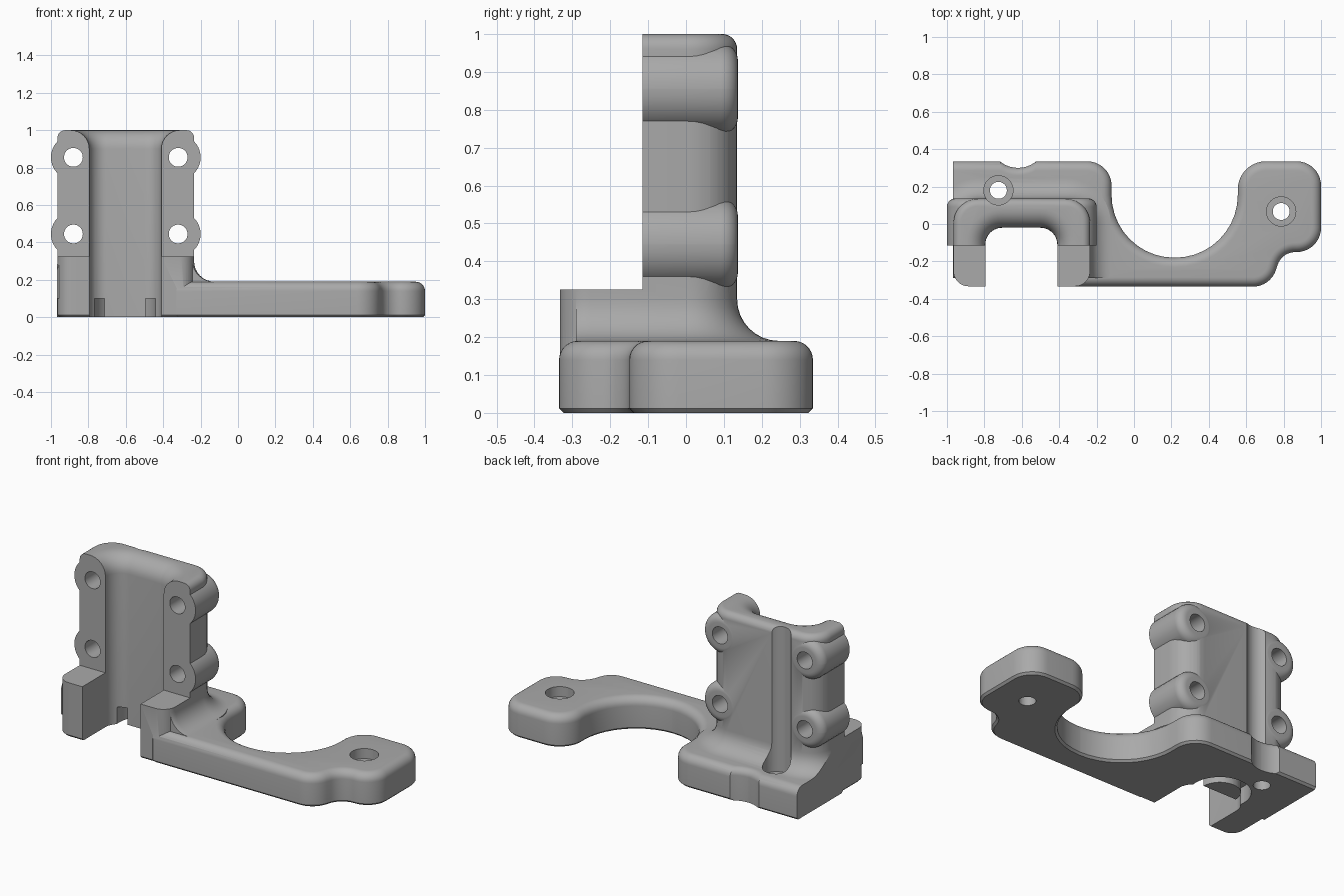
import bpy, bmesh, math
from mathutils import Vector

if "Cube" in bpy.data.objects:
    bpy.data.objects.remove(bpy.data.objects["Cube"])

grey = bpy.data.materials.new("plain grey")
grey.use_nodes = True
grey.diffuse_color = (0.4, 0.4, 0.4, 1)
grey.node_tree.nodes["Principled BSDF"].inputs["Base Color"].default_value = (0.4, 0.4, 0.4, 1)


def outline(corners, d, steps=10):
    """Counter-clockwise outline with rounded corners (x, y, radius), grown by d."""
    pts = []
    n = len(corners)
    for i, (x, y, r) in enumerate(corners):
        p = Vector((x, y))
        a = (p - Vector(corners[i - 1][:2])).normalized()
        b = (Vector(corners[(i + 1) % n][:2]) - p).normalized()
        turn = a.x * b.y - a.y * b.x
        na, nb = Vector((a.y, -a.x)), Vector((b.y, -b.x))
        corner = p + (na + nb) * d / (1 + na.dot(nb))
        side = 1 if turn > 0 else -1
        r = max(r + side * d, 0.003)
        centre = corner - (na + nb) * side * r / (1 + na.dot(nb))
        start = math.atan2(na.y * side, na.x * side)
        sweep = math.atan2(turn, a.dot(b))
        for k in range(steps + 1):
            t = start + sweep * k / steps
            pts.append((centre.x + r * math.cos(t), centre.y + r * math.sin(t)))
    return pts


def loft(name, corners, layers):
    """Solid through stacked copies of an outline, layers are (z, growth)."""
    bm = bmesh.new()
    rings = [[bm.verts.new((x, y, z)) for x, y in outline(corners, d)] for z, d in layers]
    n = len(rings[0])
    for low, high in zip(rings, rings[1:]):
        for i in range(n):
            j = (i + 1) % n
            bm.faces.new((low[i], low[j], high[j], high[i]))
    bm.faces.new(rings[0][::-1])
    bm.faces.new(rings[-1])
    mesh = bpy.data.meshes.new(name)
    bm.to_mesh(mesh)
    bm.free()
    ob = bpy.data.objects.new(name, mesh)
    bpy.context.collection.objects.link(ob)
    mesh.materials.append(grey)
    return ob


def rect(x0, x1, y0, y1, r=0.003):
    return [(x0, y0, r), (x1, y0, r), (x1, y1, r), (x0, y1, r)]


def box(x0, x1, y0, y1, z0, z1):
    return loft("box", rect(x0, x1, y0, y1), [(z0, 0), (z1, 0)])


def disc(x, y, r, layers):
    return loft("disc", rect(x - r, x + r, y - r, y + r, r - 0.001), layers)


def combine(target, tool, operation):
    """Apply a boolean and discard the tool."""
    mod = target.modifiers.new("combine", 'BOOLEAN')
    mod.operation, mod.solver, mod.object = operation, 'EXACT', tool
    bpy.context.view_layer.objects.active = target
    bpy.ops.object.modifier_apply(modifier=mod.name)
    bpy.data.objects.remove(tool)


def quarter(z, r, steps=7):
    """Layers of a rounded top edge ending at height z."""
    angles = [math.pi / 2 * k / steps for k in range(steps + 1)]
    return [(z - r + r * math.sin(t), -r + r * math.cos(t)) for t in angles]


# Base plate with the round cradle and the screw arm
plate = loft("base_plate", [
    (-1.2, -0.1, 0.003), (-0.33, -0.1, 0.003), (-0.33, -0.335, 0.003),
    (0.73, -0.335, 0.13), (0.79, -0.15, 0.10), (1.0, -0.15, 0.13),
    (1.0, 0.335, 0.13), (0.555, 0.335, 0.15), (0.555, -0.18, 0.335),
    (-0.12, -0.18, 0.335), (-0.12, 0.335, 0.13), (-1.2, 0.335, 0.003),
], [(0, -0.012), (0.012, 0)] + quarter(0.19, 0.05))

# Fillet flaring from the tower onto the plate
R = 0.11
angles = [math.pi / 2 * k / 8 for k in range(9)]
flare_layers = [(0.1, R)] + [(0.19 + R * (1 - math.sin(t)), R * (1 - math.cos(t))) for t in reversed(angles)]
tower_outline = [(-0.965, -0.333, 0.08), (-0.235, -0.333, 0.08),
                 (-0.235, 0.135, 0.13), (-0.965, 0.135, 0.13)]
flare = loft("tower_fillet", tower_outline, flare_layers)
combine(flare, box(-2, 1, -1, -0.29, -1, 1), 'DIFFERENCE')
combine(plate, flare, 'UNION')
combine(plate, box(-2, -0.967, -1, 1, -1, 1), 'DIFFERENCE')

# Tower with its two front legs
body = loft("mounting_bracket", tower_outline, [(0.001, -0.012), (0.013, 0)] + quarter(1.0, 0.04))
combine(body, plate, 'UNION')

# Screw bosses along the tower sides
boss_spots = [(x, z) for x in (-0.88, -0.32) for z in (0.445, 0.855)]


def lay_back(ob, x, z):
    """Turn a vertical solid so that it runs along +y at x, z."""
    for v in ob.data.vertices:
        u, w, h = v.co
        v.co = (x + u, h, z - w)
    return ob


for x, z in boss_spots:
    boss = disc(0, 0, 0.12, [(-0.2, 0)] + quarter(0.137, 0.045))
    combine(body, lay_back(boss, x, z), 'UNION')

# Flat front faces above the legs
combine(body, box(-2, 1, -1, -0.115, 0.325, 2), 'DIFFERENCE')

# Central channel, flaring out at the top
r = 0.1
channel_layers = [(-0.1, 0)] + [(0.9 + r * math.sin(t), r * (1 - math.cos(t))) for t in angles] + [(1.1, r)]
channel = loft("channel", [(-0.795, -0.8, 0.003), (-0.41, -0.8, 0.003),
                           (-0.41, -0.02, 0.09), (-0.795, -0.02, 0.09)], channel_layers)
combine(body, channel, 'DIFFERENCE')

# Boss holes
for x, z in boss_spots:
    combine(body, lay_back(disc(0, 0, 0.05, [(-0.4, 0), (0.4, 0)]), x, z), 'DIFFERENCE')

# Countersunk plate screws, the first with a driver groove up the tower
for x, y, top in ((-0.725, 0.18, 1.2), (0.787, 0.067, 0.3)):
    combine(body, disc(x, y, 0.078, [(0.13, 0), (top, 0)]), 'DIFFERENCE')
    combine(body, disc(x, y, 0.045, [(-0.1, 0), (0.15, 0)]), 'DIFFERENCE')

# Scooped notch in the back edge
notch_layers = [(-0.1, 0)] + [(0.15 + 0.04 * math.sin(t), 0.04 * (1 - math.cos(t))) for t in angles]
combine(body, disc(-0.62, 0.45, 0.15, notch_layers + [(0.3, 0.04)]), 'DIFFERENCE')

# Ring groove under the channel wall
ring = disc(-0.605, -0.02, 0.165, [(-0.1, 0), (0.1, 0)])
combine(ring, disc(-0.605, -0.02, 0.11, [(-0.2, 0), (0.2, 0)]), 'DIFFERENCE')
combine(body, ring, 'DIFFERENCE')

# Smooth curves, crisp edges
bpy.ops.object.select_all(action='DESELECT')
body.select_set(True)
bpy.context.view_layer.objects.active = body
bpy.ops.object.shade_smooth_by_angle(angle=math.radians(28))
